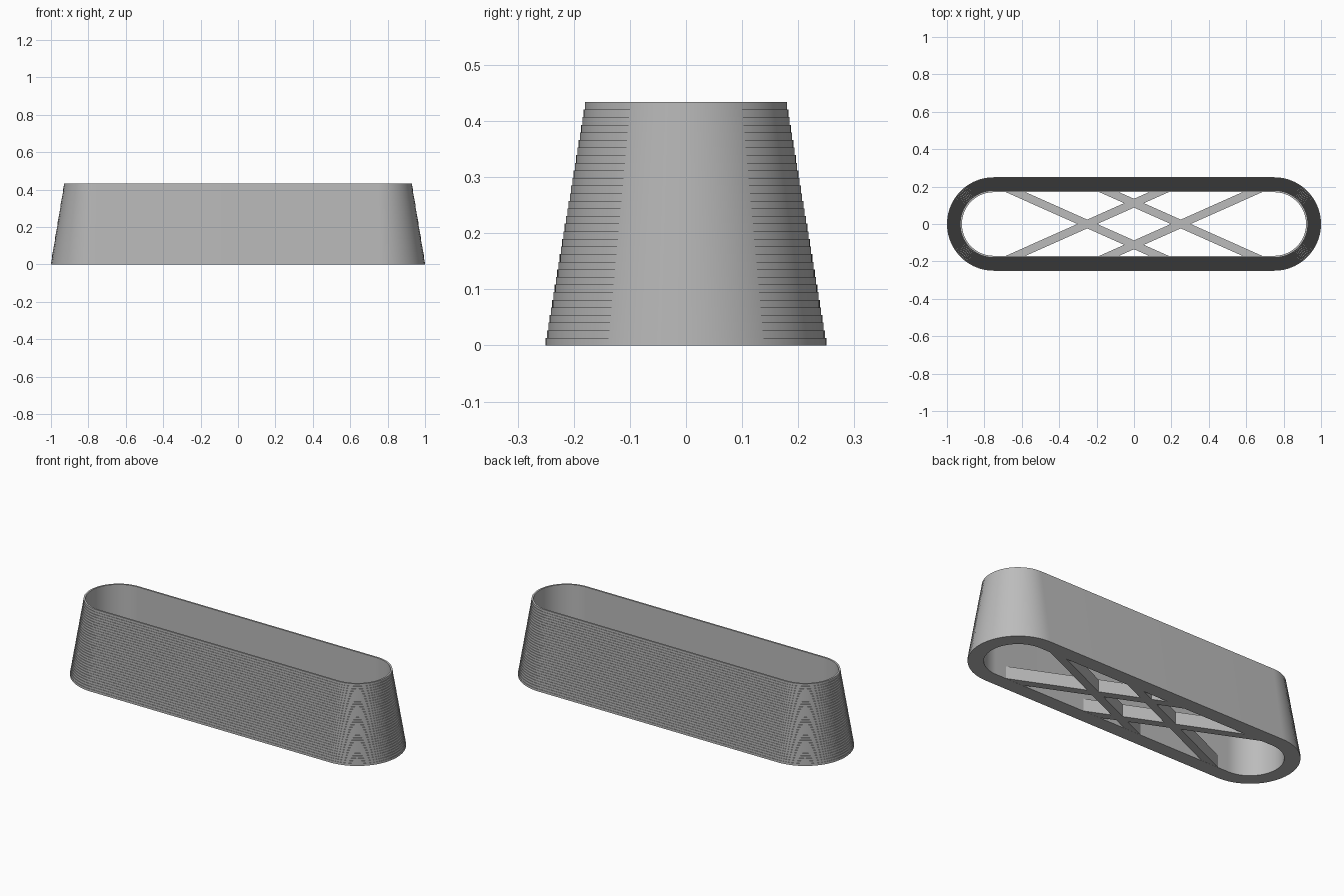
import bpy, bmesh, math
from mathutils import Matrix

LAYERS = 32
HEIGHT = 0.434
HALF_STRAIGHT = 0.75
R_BOTTOM, R_TOP, R_INNER = 0.25, 0.18, 0.17
ARC_STEPS = 48

cube = bpy.data.objects.get("Cube")
if cube:
    bpy.data.objects.remove(cube, do_unlink=True)

grey = bpy.data.materials.new("light_grey")
grey.use_nodes = True
colour = (0.5, 0.5, 0.5, 1)
grey.diffuse_color = colour
grey.node_tree.nodes["Principled BSDF"].inputs["Base Color"].default_value = colour


def add_object(name, bm):
    bmesh.ops.recalc_face_normals(bm, faces=bm.faces)
    mesh = bpy.data.meshes.new(name)
    bm.to_mesh(mesh)
    bm.free()
    mesh.materials.append(grey)
    obj = bpy.data.objects.new(name, mesh)
    bpy.context.collection.objects.link(obj)
    return obj


def stadium(bm, radius, z):
    """Ring of vertices: two half circles joined by straight sides."""
    ring = []
    for side in (1, -1):
        for i in range(ARC_STEPS + 1):
            a = math.pi * (i / ARC_STEPS - 0.5)
            ring.append(bm.verts.new((side * (HALF_STRAIGHT + radius * math.cos(a)),
                                      side * radius * math.sin(a), z)))
    return ring


# Shell: stepped outer layers around a straight hollow
profile = [(R_INNER, 0)]
for i in range(LAYERS):
    r = R_BOTTOM + (R_TOP - R_BOTTOM) * i / (LAYERS - 1)
    profile += [(r, HEIGHT * i / LAYERS), (r, HEIGHT * (i + 1) / LAYERS)]
profile.append((R_INNER, HEIGHT))

bm = bmesh.new()
rings = [stadium(bm, r, z) for r, z in profile]
for k, ring in enumerate(rings):
    upper = rings[(k + 1) % len(rings)]
    for i in range(len(ring)):
        j = (i + 1) % len(ring)
        bm.faces.new((ring[i], ring[j], upper[j], upper[i]))
shell = add_object("tapered_shell", bm)
bpy.ops.object.select_all(action='DESELECT')
shell.select_set(True)
bpy.context.view_layer.objects.active = shell
bpy.ops.object.shade_smooth_by_angle(angle=math.radians(30))

# Floor lattice: two crosses of slim bars, ends buried in the shell
BAR_LENGTH, BAR_WIDTH, BAR_HEIGHT = 0.98, 0.043, 0.07
for side, label in ((1, "left"), (-1, "right")):
    for tilt, way in ((1, "rising"), (-1, "falling")):
        bm = bmesh.new()
        place = (Matrix.Translation((side * 0.25, 0, BAR_HEIGHT / 2 + 0.0005))
                 @ Matrix.Rotation(tilt * math.radians(24), 4, 'Z')
                 @ Matrix.Diagonal((BAR_LENGTH, BAR_WIDTH, BAR_HEIGHT, 1)))
        bmesh.ops.create_cube(bm, size=1, matrix=place)
        add_object(f"floor_bar_{label}_{way}", bm)
